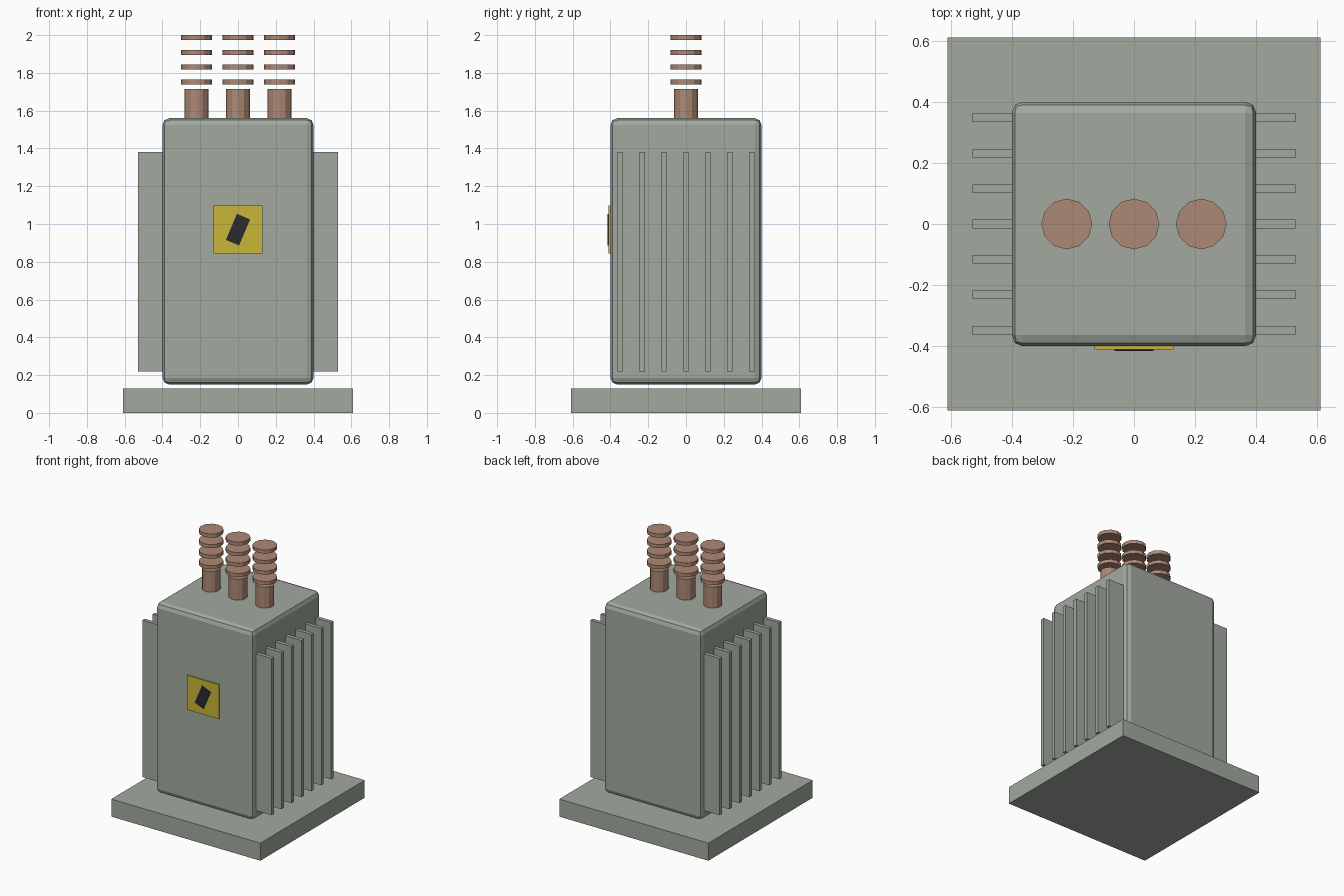
import bpy
from math import radians

cube = bpy.data.objects.get("Cube")
if cube:
    bpy.data.objects.remove(cube, do_unlink=True)


def make_material(name, rgb):
    mat = bpy.data.materials.new(name)
    mat.use_nodes = True
    mat.diffuse_color = (*rgb, 1)
    mat.node_tree.nodes["Principled BSDF"].inputs["Base Color"].default_value = (*rgb, 1)
    return mat


GREY = make_material("grey_green_paint", (0.36, 0.40, 0.35))
BROWN = make_material("brown_ceramic", (0.42, 0.25, 0.18))
YELLOW = make_material("warning_yellow", (0.59, 0.47, 0.04))
BLACK = make_material("sign_black", (0.024, 0.024, 0.03))


def box(name, low, high, mat):
    centre = [(a + b) / 2 for a, b in zip(low, high)]
    bpy.ops.mesh.primitive_cube_add(size=1, location=centre)
    ob = bpy.context.object
    ob.name = name
    # Scale the mesh itself so modifiers act evenly
    for v in ob.data.vertices:
        v.co = [c * (b - a) for c, a, b in zip(v.co, low, high)]
    ob.data.materials.append(mat)
    return ob


def cylinder(name, x, radius, bottom, top):
    bpy.ops.mesh.primitive_cylinder_add(
        vertices=12, radius=radius, depth=top - bottom,
        location=(x, 0, (bottom + top) / 2))
    ob = bpy.context.object
    ob.name = name
    ob.data.materials.append(BROWN)
    return ob


# Base slab and tank with rounded edges
box("base_slab", (-0.61, -0.61, 0), (0.61, 0.61, 0.13), GREY)
tank = box("tank", (-0.4, -0.4, 0.15), (0.4, 0.4, 1.56), GREY)
bevel = tank.modifiers.new("rounded_edges", "BEVEL")
bevel.width = 0.036
bevel.segments = 2

# Cooling fins on both sides
for side, sign in (("left", 1), ("right", -1)):
    for i in range(7):
        y = (i - 3) * 0.116
        xs = sorted((sign * 0.39, sign * 0.529))
        box(f"{side}_cooling_fin_{i + 1}", (xs[0], y - 0.014, 0.22),
            (xs[1], y + 0.014, 1.38), GREY)

# Three insulators, each a post with a stack of discs
for i, x in enumerate((-0.22, 0, 0.22), 1):
    cylinder(f"insulator_post_{i}", x, 0.063, 1.55, 1.714)
    for j in range(4):
        z = 1.739 + j * 0.078
        cylinder(f"insulator_{i}_disc_{j + 1}", x, 0.083, z, z + 0.027)

# Warning sign with a tilted bar
box("warning_sign", (-0.13, -0.41, 0.843), (0.13, -0.398, 1.097), YELLOW)
bar = box("sign_bar", (-0.038, -0.415, 0.895), (0.038, -0.407, 1.045), BLACK)
bar.rotation_euler.y = radians(23)
